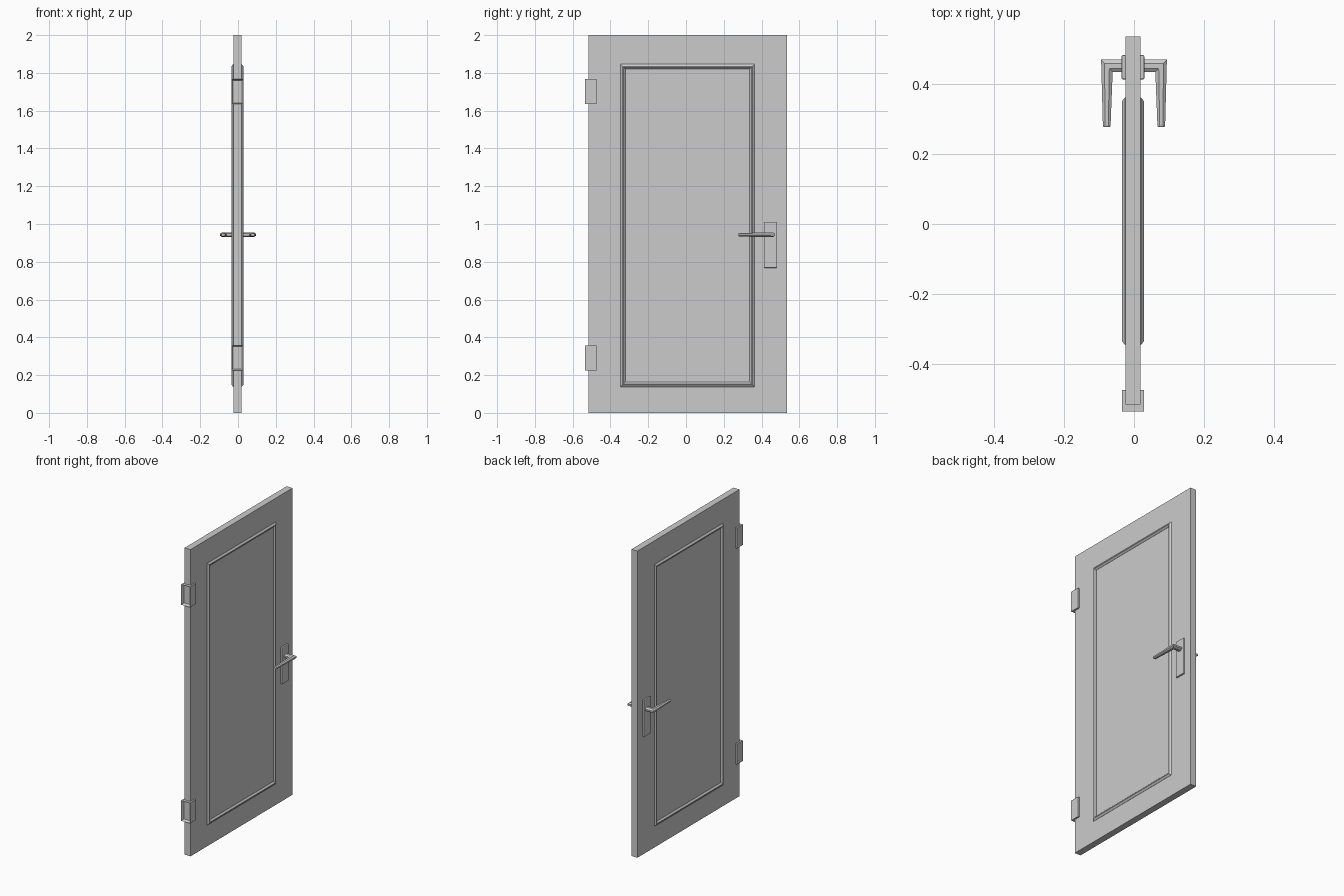
import bpy, bmesh, math

if "Cube" in bpy.data.objects:
    bpy.data.objects.remove(bpy.data.objects["Cube"])

X0 = -0.003      # mid-plane of the door leaf
HALF = 0.0215    # half thickness of the leaf


def make_object(name, bm):
    bmesh.ops.recalc_face_normals(bm, faces=bm.faces)
    mesh = bpy.data.meshes.new(name)
    bm.to_mesh(mesh)
    bm.free()
    ob = bpy.data.objects.new(name, mesh)
    bpy.context.collection.objects.link(ob)
    return ob


def box_bm(x, y, z):
    bm = bmesh.new()
    bmesh.ops.create_cube(bm, size=1)
    for v in bm.verts:
        for i, (lo, hi) in enumerate((x, y, z)):
            v.co[i] = lo + (v.co[i] + 0.5) * (hi - lo)
    return bm


def bridge(bm, a, b):
    n = len(a)
    for i in range(n):
        bm.faces.new((a[i], a[(i + 1) % n], b[(i + 1) % n], b[i]))


# Door leaf
make_object("door_leaf", box_bm((X0 - HALF, X0 + HALF), (-0.516, 0.536), (0, 2)))


# Raised moulding: profile of (inset, height) swept around a rectangle
def moulding(name, s):
    y0, y1, z0, z1 = -0.346, 0.362, 0.138, 1.846
    profile = [(0, -0.002), (0, 0.001), (0.011, 0.010), (0.016, 0.010), (0.025, 0.001), (0.025, -0.002)]
    bm = bmesh.new()
    rings = []
    for d, h in profile:
        x = X0 + s * (HALF + h)
        rings.append([bm.verts.new((x, y, z)) for y, z in (
            (y0 + d, z0 + d), (y1 - d, z0 + d), (y1 - d, z1 - d), (y0 + d, z1 - d))])
    for i in range(len(rings)):
        bridge(bm, rings[i], rings[(i + 1) % len(rings)])
    make_object(name, bm)


# Lock plate with softened edges
def lock_plate(name, s):
    xs = sorted((X0 + s * (HALF - 0.002), X0 + s * (HALF + 0.011)))
    ob = make_object(name, box_bm(xs, (0.413, 0.483), (0.768, 1.008)))
    bev = ob.modifiers.new("soft_edges", 'BEVEL')
    bev.width = 0.004
    bev.segments = 2


# Lever handle: eight-sided sections given as inner point, outer point, height
def lever(name, s):
    sections = [((0.020, 0.434), (0.020, 0.470), 0.026),
                ((0.061, 0.434), (0.094, 0.470), 0.026),
                ((0.067, 0.281), (0.089, 0.281), 0.018),
                ((0.069, 0.277), (0.087, 0.277), 0.014)]
    bm = bmesh.new()
    rings = []
    for (xa, ya), (xb, yb), h in sections:
        ring = []
        for k in range(8):
            a = math.radians(22.5 + 45 * k)
            t = 0.5 + 0.5 * math.cos(a) / math.cos(math.pi / 8)
            z = 0.943 + 0.5 * h * math.sin(a) / math.cos(math.pi / 8)
            ring.append(bm.verts.new((s * (xa + t * (xb - xa)), ya + t * (yb - ya), z)))
        rings.append(ring)
    for a, b in zip(rings, rings[1:]):
        bridge(bm, a, b)
    bm.faces.new(rings[0])
    bm.faces.new(rings[-1])
    make_object(name, bm)


for s, side in ((1, "right"), (-1, "left")):
    moulding("moulding_" + side, s)
    lock_plate("lock_plate_" + side, s)
    lever("lever_handle_" + side, s)

# Hinges wrapping the door edge, recessed on the outer end
for name, z0, z1 in (("hinge_lower", 0.225, 0.358), ("hinge_upper", 1.634, 1.767)):
    bm = box_bm((-0.035, 0.029), (-0.536, -0.474), (z0, z1))
    end = min(bm.faces, key=lambda f: f.calc_center_median().y)
    bmesh.ops.inset_region(bm, faces=[end], thickness=0.011)
    for v in end.verts:
        v.co.y += 0.018
    make_object(name, bm)
